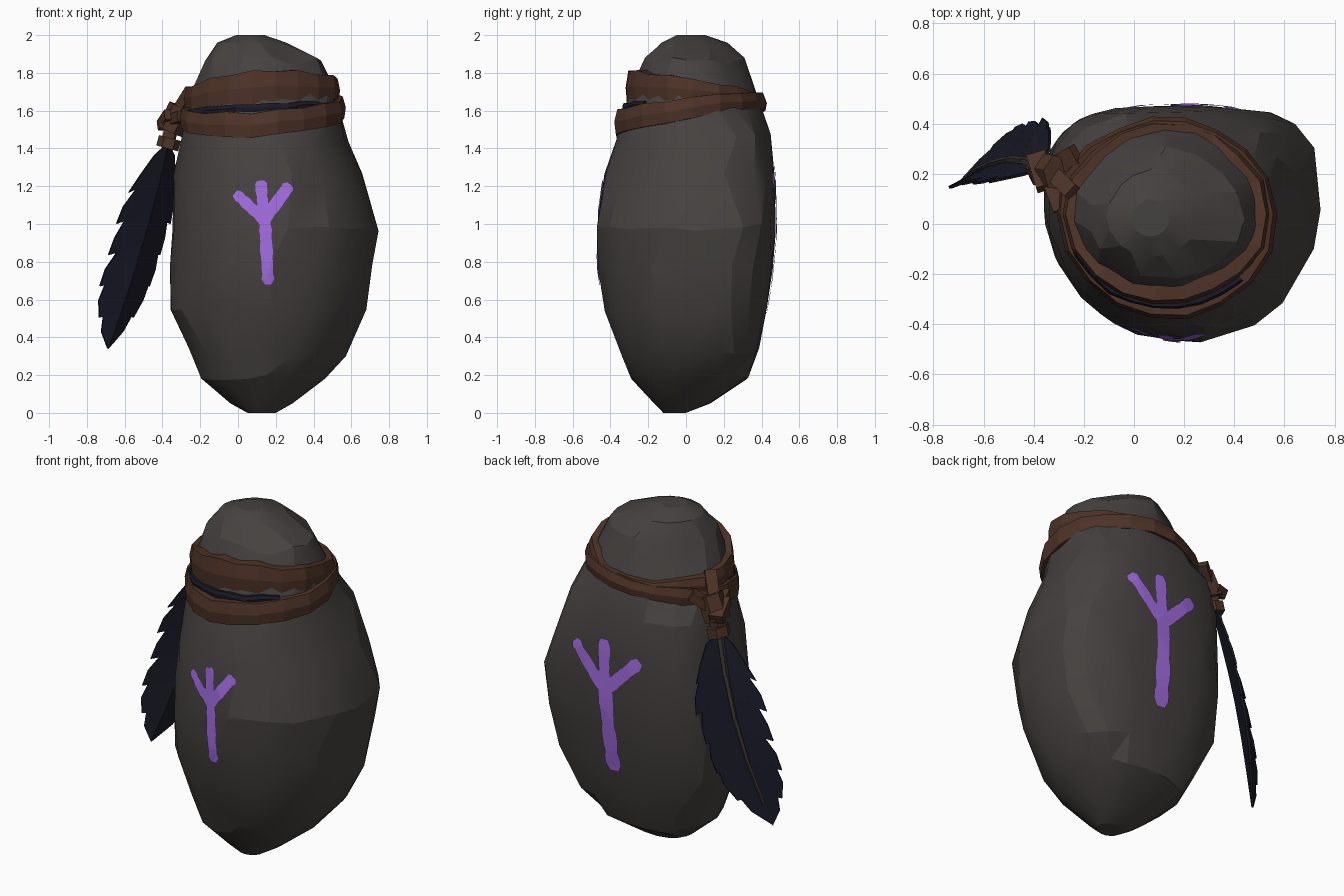
import bpy, bmesh, math, random
from math import sin, cos, pi, radians
from mathutils import Vector
from mathutils.bvhtree import BVHTree

random.seed(4)
if "Cube" in bpy.data.objects:
    bpy.data.objects.remove(bpy.data.objects["Cube"])


def material(name, rgb):
    m = bpy.data.materials.new(name)
    m.use_nodes = True
    m.diffuse_color = (*rgb, 1)
    bsdf = m.node_tree.nodes["Principled BSDF"]
    bsdf.inputs["Base Color"].default_value = (*rgb, 1)
    bsdf.inputs["Roughness"].default_value = 0.9
    return m


STONE = material("dark stone", (0.06, 0.054, 0.051))
LEATHER = material("brown leather", (0.076, 0.033, 0.02))
NAVY = material("dark navy", (0.01, 0.01, 0.021))
QUILL = material("quill grey", (0.045, 0.037, 0.033))
PURPLE = material("purple paint", (0.36, 0.15, 0.75))


def finish(bm, name, mat, smooth=None, recalc=True):
    """Turn a bmesh into a named, coloured object."""
    if recalc:
        bmesh.ops.recalc_face_normals(bm, faces=bm.faces)
    me = bpy.data.meshes.new(name)
    bm.to_mesh(me)
    bm.free()
    me.materials.append(mat)
    ob = bpy.data.objects.new(name, me)
    bpy.context.collection.objects.link(ob)
    if smooth:
        bpy.ops.object.select_all(action='DESELECT')
        ob.select_set(True)
        bpy.context.view_layer.objects.active = ob
        bpy.ops.object.shade_smooth_by_angle(angle=radians(smooth))
    return ob


def bridge(bm, rows, closed):
    """Join rows of vertices with quads."""
    for r, s in zip(rows, rows[1:]):
        n = len(r)
        for i in range(n if closed else n - 1):
            j = (i + 1) % n
            bm.faces.new((r[i], r[j], s[j], s[i]))


# Stone: rings of (z, left, right, front, back), flattened at the back
RINGS = [
    (0.0, 0.05, 0.2, -0.12, 0.0),
    (0.05, -0.04, 0.29, -0.17, 0.13),
    (0.19, -0.2, 0.46, -0.3, 0.33),
    (0.32, -0.26, 0.58, -0.35, 0.39),
    (0.55, -0.36, 0.68, -0.43, 0.43),
    (0.78, -0.36, 0.715, -0.465, 0.46),
    (0.98, -0.35, 0.745, -0.475, 0.475),
    (1.25, -0.34, 0.66, -0.435, 0.47),
    (1.46, -0.3, 0.585, -0.37, 0.45),
    (1.68, -0.25, 0.53, -0.3, 0.375),
    (1.86, -0.18, 0.44, -0.22, 0.31),
    (1.96, -0.11, 0.26, -0.13, 0.22),
    (2.0, -0.01, 0.14, -0.05, 0.1),
]
SIDES = 17


def section(a, flat):
    """Unit outline: round, blended towards a D with its flat side at +y."""
    c, s = cos(a), sin(a)
    if s > 0:
        d = Vector((math.copysign(abs(c) ** 0.62, c), 0.2 + 0.8 * s ** 0.62))
    elif c > 0:
        d = Vector((c ** 0.93, 0.2 - 1.2 * abs(s) ** 0.96))
    else:
        d = Vector((c, 0.2 + 1.2 * s))
    return Vector((c, s)).lerp(d, flat)


bm = bmesh.new()
rows = []
for k, (z, x0, x1, y0, y1) in enumerate(RINGS):
    flat = min(1, 0.3 + z, max(-0.4, (1.66 - z) / 0.25))
    row = []
    for i in range(SIDES):
        a = 2 * pi * (i + 0.5 * (k % 2)) / SIDES + random.uniform(-0.07, 0.07)
        p = section(a, flat)
        dz = random.uniform(-0.025, 0.025) if 0.1 < z < 1.9 else 0
        row.append(bm.verts.new(((x0 + x1) / 2 + p.x * (x1 - x0) / 2,
                                 (y0 + y1) / 2 + p.y * (y1 - y0) / 2, z + dz)))
    rows.append(row)
bridge(bm, rows, True)
bm.faces.new(rows[0])
bm.faces.new(rows[-1])
bmesh.ops.triangulate(bm, faces=bm.faces, quad_method='SHORT_EDGE')
bmesh.ops.recalc_face_normals(bm, faces=bm.faces)
tree = BVHTree.FromBMesh(bm)
finish(bm, "stone_body", STONE, smooth=16)

# Painted runes, laid over the stone surface


def rune(name, side, strokes):
    bm = bmesh.new()
    steps = 14
    for px, pz, qx, qz, width in strokes:
        p, q = Vector((px, pz)), Vector((qx, qz))
        n = (q - p).normalized().orthogonal()
        rows = []
        for i in range(steps + 1):
            t = i / steps
            w = width / 2 * (0.6 if i == steps else 1) * random.uniform(0.87, 1.1)
            row = []
            for u in (-1, -0.5, 0, 0.5, 1):
                c = p.lerp(q, t) + n * u * w
                hit = tree.ray_cast(Vector((c.x, side * 3, c.y)), Vector((0, -side, 0)))[0]
                row.append(bm.verts.new(hit + Vector((0, side * 0.007, 0))))
            rows.append(row)
        bridge(bm, rows, False)
    bm.normal_update()
    bmesh.ops.reverse_faces(bm, faces=[f for f in bm.faces if f.normal.y * side < 0])
    finish(bm, name, PURPLE, recalc=False)


rune("front_rune", -1, [(0.14, 1.08, 0.16, 0.68, 0.064), (0.14, 1.0, 0.12, 1.23, 0.058),
                        (0.15, 1.01, -0.015, 1.165, 0.058), (0.13, 1.01, 0.275, 1.21, 0.062)])
rune("back_rune", 1, [(0.2, 1.1, 0.17, 0.53, 0.092), (0.2, 1.0, 0.21, 1.32, 0.076),
                      (0.19, 1.01, 0.41, 1.26, 0.076), (0.21, 1.01, -0.02, 1.24, 0.076)])

# Leather wraps around the neck
AXIS = Vector((0.14, 0.04, 0))


def wrap(name, mat, height, half, out, start=0, end=360, n=18):
    bm = bmesh.new()
    closed = end - start == 360
    rows = []
    for i in range(n if closed else n + 1):
        a = radians(start + (end - start) * i / n)
        d = Vector((cos(a), sin(a), 0))
        z = height(a) + random.uniform(-0.008, 0.008)
        hit = tree.ray_cast(AXIS + d * 3 + Vector((0, 0, z)), -d)[0]
        h = half(a) * random.uniform(0.9, 1.1)
        o = out + random.uniform(-0.006, 0.006)
        corners = [(-0.07, -h), (o * 0.8, -h), (o, 0), (o * 0.6, h), (-0.05, h)]
        rows.append([bm.verts.new(hit + d * r + Vector((0, 0, dz))) for r, dz in corners])
    if closed:
        rows.append(rows[0])
    else:
        bm.faces.new(rows[0])
        bm.faces.new(rows[-1])
    bridge(bm, rows, True)
    finish(bm, name, mat)


wrap("upper_wrap", LEATHER, lambda a: 1.69 - 0.03 * sin(a) + 0.025 * cos(a),
     lambda a: 0.054 - 0.03 * sin(a), 0.034)
wrap("lower_wrap", LEATHER, lambda a: 1.59 + 0.06 * sin(a) + 0.03 * cos(a),
     lambda a: 0.054 - 0.012 * sin(a), 0.036)
wrap("inner_cord", NAVY, lambda a: 1.615 + 0.02 * cos(a), lambda a: 0.02, 0.02, 190, 318, 9)

# Knot and its straps


def strap(name, p, q, wide, thick, mat=LEATHER, sides=4, taper=1.0):
    """Tapered prism running from p to q."""
    p, q = Vector(p), Vector(q)
    rot = (q - p).to_track_quat('Z', 'Y')
    bm = bmesh.new()
    rows = []
    for c, s in ((p, 1), (q, taper)):
        rows.append([bm.verts.new(c + rot @ Vector((
            wide * s * cos(2 * pi * (i + 0.5) / sides),
            thick * s * sin(2 * pi * (i + 0.5) / sides), 0))) for i in range(sides)])
    bridge(bm, rows, True)
    bm.faces.new(rows[0])
    bm.faces.new(rows[-1])
    return finish(bm, name, mat)


KNOT = Vector((-0.34, 0.215, 1.55))
strap("knot_core", KNOT + Vector((0.04, -0.01, 0.07)), KNOT - Vector((0.02, 0, 0.06)), 0.075, 0.07, sides=6)
strap("knot_upper_strap", (-0.24, 0.12, 1.71), KNOT, 0.045, 0.04)
strap("knot_front_strap", (-0.28, 0.06, 1.57), KNOT, 0.06, 0.04)
strap("knot_back_strap", (-0.23, 0.28, 1.63), KNOT, 0.055, 0.035)
strap("knot_loop", KNOT + Vector((-0.01, -0.07, 0.03)), KNOT + Vector((-0.05, 0.06, -0.03)), 0.055, 0.04)
strap("knot_tail", KNOT, (-0.37, 0.22, 1.44), 0.045, 0.045)
strap("feather_cuff", (-0.36, 0.22, 1.455), (-0.375, 0.22, 1.4), 0.07, 0.06, sides=6)

# Feather: folded vane with saw-toothed edges hanging from the cuff


def spine(t):
    return Vector((-0.37 - 0.24 * t - 0.08 * t * t, 0.22 + 0.05 * sin(pi * t) - 0.05 * t, 1.43 - 1.09 * t))


def vane(name, direction, width, teeth, notch):
    d = Vector(direction).normalized()
    bm = bmesh.new()

    def edge(t, scale):
        w = width * min(1, 0.35 + 2.2 * t) * min(1, max(0, (1 - t) / 0.28)) ** 0.7
        return spine(t) + d * w * scale

    for i in range(teeth):
        t0, t1 = i / teeth, (i + 1) / teeth
        drop = 0.09 * (1 - t1)
        pts = [spine(t0), spine(t1), edge(min(t1 + drop, 1), random.uniform(0.95, 1.05)),
               edge((t0 + t1) / 2 + drop, 0.97), edge(t0 + drop * 0.8, notch * random.uniform(0.94, 1.06))]
        bm.faces.new([bm.verts.new(p) for p in pts])
    ob = finish(bm, name, NAVY)
    mod = ob.modifiers.new("thickness", 'SOLIDIFY')
    mod.thickness = 0.012
    mod.offset = 0


vane("feather_outer_vane", (-0.88, -0.45, 0), 0.18, 6, 0.78)
vane("feather_inner_vane", (0.55, 0.83, 0), 0.2, 6, 0.85)

# Quill runs along the back of the feather only
BEHIND = Vector((-0.011, 0.011, 0))
for i in range(4):
    strap("quill_" + str(i + 1), spine(i * 0.22) + BEHIND, spine(i * 0.22 + 0.22) + BEHIND,
          0.02 - i * 0.003, 0.02 - i * 0.003, QUILL, 5, 0.84)
